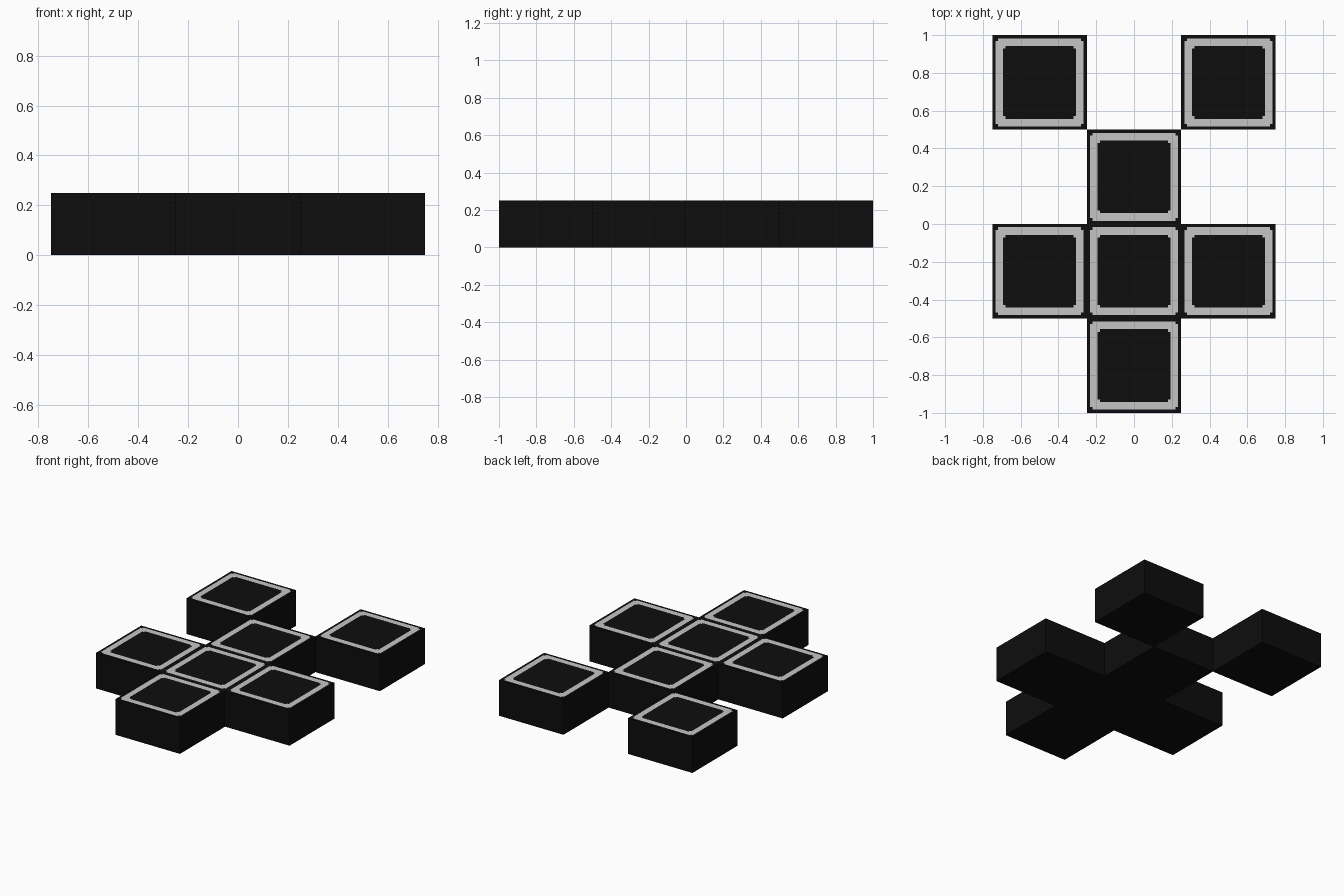
import bpy, bmesh

if "Cube" in bpy.data.objects:
    bpy.data.objects.remove(bpy.data.objects["Cube"])

H = 0.25      # tile half width
TOP = 0.25    # tile height
N = 0.0135    # corner notch of the painted frame


def material(name, c):
    m = bpy.data.materials.new(name)
    m.diffuse_color = (c, c, c, 1)
    m.use_nodes = True
    m.node_tree.nodes["Principled BSDF"].inputs["Base Color"].default_value = m.diffuse_color
    return m


black = material("black", 0.004)
grey = material("light grey", 0.56)


def loop(bm, h, z, notch):
    """Square loop of 12 points, corners either full or stepped inwards."""
    k = h - N
    c = k if notch else h
    pts = []
    for sx, sy in ((1, 1), (-1, 1), (-1, -1), (1, -1)):
        corner = [(h, k), (c, c), (k, h)]
        if sx * sy < 0:
            corner.reverse()
        pts += [bm.verts.new((sx * x, sy * y, z)) for x, y in corner]
    return pts


def tile_mesh():
    bm = bmesh.new()
    rings = [loop(bm, H, 0, False), loop(bm, H, TOP, False),
             loop(bm, 0.233, TOP, True), loop(bm, 0.193, TOP, True)]
    # walls, black border, grey frame
    for level, (a, b) in enumerate(zip(rings, rings[1:])):
        for i in range(12):
            j = (i + 1) % 12
            f = bm.faces.new((a[i], a[j], b[j], b[i]))
            f.material_index = 1 if level == 2 else 0
    # bottom and centre panel
    bm.faces.new(rings[0][::-1])
    bm.faces.new(rings[-1])
    me = bpy.data.meshes.new("tile")
    bm.to_mesh(me)
    bm.free()
    me.materials.append(black)
    me.materials.append(grey)
    return me


mesh = tile_mesh()
tiles = {
    "back_left_tile": (-0.5, 0.75), "back_right_tile": (0.5, 0.75),
    "upper_tile": (0, 0.25), "centre_tile": (0, -0.25),
    "left_tile": (-0.5, -0.25), "right_tile": (0.5, -0.25),
    "front_tile": (0, -0.75),
}
for name, (x, y) in tiles.items():
    ob = bpy.data.objects.new(name, mesh.copy())
    ob.location = (x, y, 0)
    bpy.context.collection.objects.link(ob)
